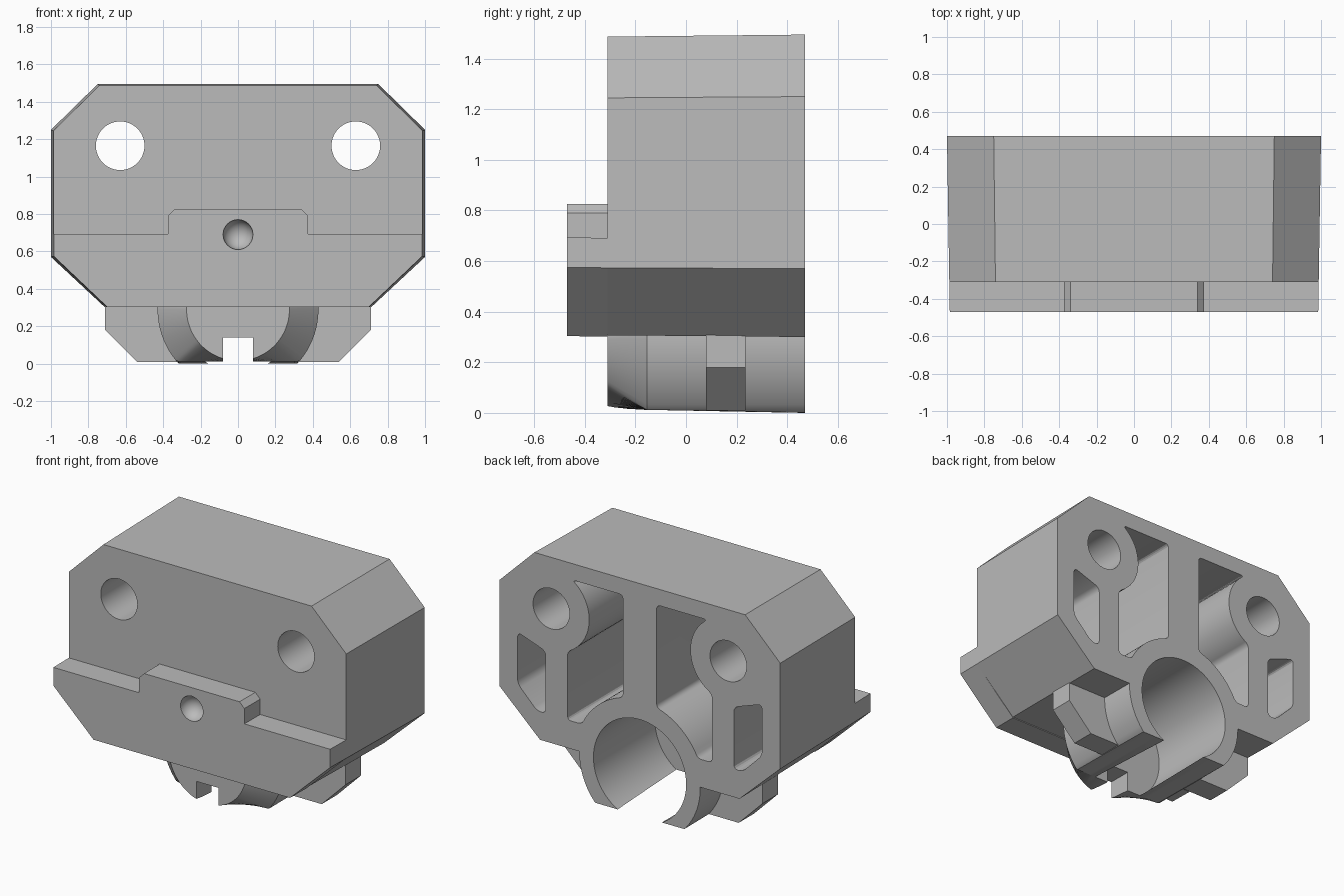
import bpy
import bmesh
import math
from mathutils import Matrix

cube = bpy.data.objects.get("Cube")
if cube:
    bpy.data.objects.remove(cube, do_unlink=True)

grey = bpy.data.materials.new("plain grey")
grey.use_nodes = True
grey.diffuse_color = (0.5, 0.5, 0.5, 1)
grey.node_tree.nodes["Principled BSDF"].inputs["Base Color"].default_value = (0.5, 0.5, 0.5, 1)

BACK, STEP, FRONT = 0.47, -0.31, -0.47
INNER = -0.155           # inside of the front wall
BORE_Z = 0.29
BOLT_X, BOLT_Z = 0.63, 1.165


def finish(name, bm):
    bmesh.ops.recalc_face_normals(bm, faces=bm.faces[:])
    mesh = bpy.data.meshes.new(name)
    bm.to_mesh(mesh)
    bm.free()
    mesh.materials.append(grey)
    obj = bpy.data.objects.new(name, mesh)
    bpy.context.collection.objects.link(obj)
    return obj


def loft(name, sections, rounding=0):
    """Join (y, [(x, z), ...]) sections; optionally round the long corners."""
    bm = bmesh.new()
    loops = [[bm.verts.new((x, y, z)) for x, z in pts] for y, pts in sections]
    n = len(loops[0])
    for a, b in zip(loops, loops[1:]):
        for i in range(n):
            j = (i + 1) % n
            bm.faces.new((a[i], a[j], b[j], b[i]))
    bm.faces.new(loops[0])
    bm.faces.new(loops[-1])
    bmesh.ops.recalc_face_normals(bm, faces=bm.faces[:])
    if rounding:
        corners = [e for e in bm.edges
                   if abs(e.verts[0].co.y - e.verts[1].co.y) > 0.1
                   and e.calc_face_angle() > math.radians(25)]
        bmesh.ops.bevel(bm, geom=corners, offset=rounding, segments=4,
                        profile=0.5, affect='EDGES')
    return finish(name, bm)


def drafted(pts, y):
    """Shrink a profile slightly toward the front."""
    k = 1 - 0.015 * (BACK - y) / (BACK - FRONT)
    return [(x * k, 0.85 + (z - 0.85) * k) for x, z in pts]


def drafted_prism(name, pts, y0, y1):
    return loft(name, [(y0, drafted(pts, y0)), (y1, drafted(pts, y1))])


def arc(cx, cz, r, start, end, n):
    return [(cx + r * math.cos(start + (end - start) * i / n),
             cz + r * math.sin(start + (end - start) * i / n)) for i in range(n + 1)]


def circle(cx, cz, r, n=64):
    return arc(cx, cz, r, 0, math.tau, n)[:-1]


def both(half):
    """Mirror a right-hand profile across x = 0."""
    return half + [(-x, z) for x, z in reversed(half)]


def cut(target, cutters):
    bpy.context.view_layer.objects.active = target
    for c in cutters:
        c.hide_render = True
        mod = target.modifiers.new("cut", 'BOOLEAN')
        mod.operation = 'DIFFERENCE'
        mod.solver = 'EXACT'
        mod.object = c
        bpy.ops.object.modifier_apply(modifier=mod.name)


# Main parts
body = drafted_prism("body", both([(0.71, 0.30), (1, 0.57), (1, 1.25), (0.75, 1.495)]), STEP, BACK)
plate = drafted_prism("front_plate", both([(0.71, 0.295), (1, 0.57), (1, 0.69), (0.38, 0.69),
                                           (0.38, 0.79), (0.345, 0.825)]), FRONT, STEP)

# Clamp ring: lower half of a cylinder with a conical nose and a flat underside
ring_sections = []
for y, r in ((STEP, 0.275), (INNER, 0.43), (BACK, 0.43)):
    floor = 0.015 * (BACK - y) / (BACK - STEP)
    ring_sections.append((y, [(x, min(max(z, floor), 0.31))
                              for x, z in circle(0, BORE_Z, r, 128)]))
ring = loft("clamp_ring", ring_sections)

# Side fins
fins = []
for side, s in (("left", 1), ("right", -1)):
    pts = [(0.38, 0.31), (0.28, 0.01), (0.54, 0.01), (0.71, 0.18), (0.71, 0.31)]
    fins.append(loft(side + "_fin", [(y, [(s * x, z) for x, z in pts]) for y in (0.08, 0.235)]))

# Bore, slot and dimple cutters
bore = loft("bore_cutter", [(y, circle(0, BORE_Z, 0.33, 96)) for y in (INNER, 0.6)])
slot = loft("slot_cutter", [(y, both([(0.08, -0.1), (0.08, 0.14)])) for y in (-0.4, -0.1)])
bm = bmesh.new()
bmesh.ops.create_uvsphere(bm, u_segments=32, v_segments=16, radius=0.08,
                          matrix=Matrix.Translation((0, FRONT, 0.69)))
dimple = finish("dimple_cutter", bm)

# Bolt holes and back pockets, mirrored left and right
BOSS, WALL = 0.27, 0.455
x_in, x_out, z_low, z_top = 0.12, 0.514, 0.48, 1.39
boss_low = -math.acos((x_out - BOLT_X) / BOSS)
boss_top = math.pi - math.asin((z_top - BOLT_Z) / BOSS)
wall_low = math.asin((z_low - BORE_Z) / WALL)
wall_top = math.acos(x_in / WALL)
big = ([(x_in, z_top)]
       + arc(BOLT_X, BOLT_Z, BOSS, boss_top, boss_low + math.tau, 20)
       + [(x_out, z_low)]
       + arc(0, BORE_Z, WALL, wall_low, wall_top, 16))
small = [(0.67, 0.48), (0.73, 0.48), (0.87, 0.62), (0.87, 0.95), (0.67, 0.88)]

body_cutters = [bore]
for s in (1, -1):
    body_cutters.append(loft("bolt_cutter", [(y, circle(s * BOLT_X, BOLT_Z, 0.13, 48))
                                             for y in (-0.6, 0.6)]))
    for pts, rounding in ((big, 0.025), (small, 0.03)):
        body_cutters.append(loft("pocket_cutter", [(y, [(s * x, z) for x, z in pts])
                                                   for y in (INNER, 0.6)], rounding))

cut(body, body_cutters)
cut(ring, [bore, slot])
cut(plate, [dimple])
for c in body_cutters + [slot, dimple]:
    bpy.data.objects.remove(c, do_unlink=True)

# Smooth the round walls and keep the corners sharp
bpy.ops.object.select_all(action='DESELECT')
for obj in [body, plate, ring] + fins:
    obj.select_set(True)
bpy.context.view_layer.objects.active = body
bpy.ops.object.shade_smooth_by_angle(angle=math.radians(20))
